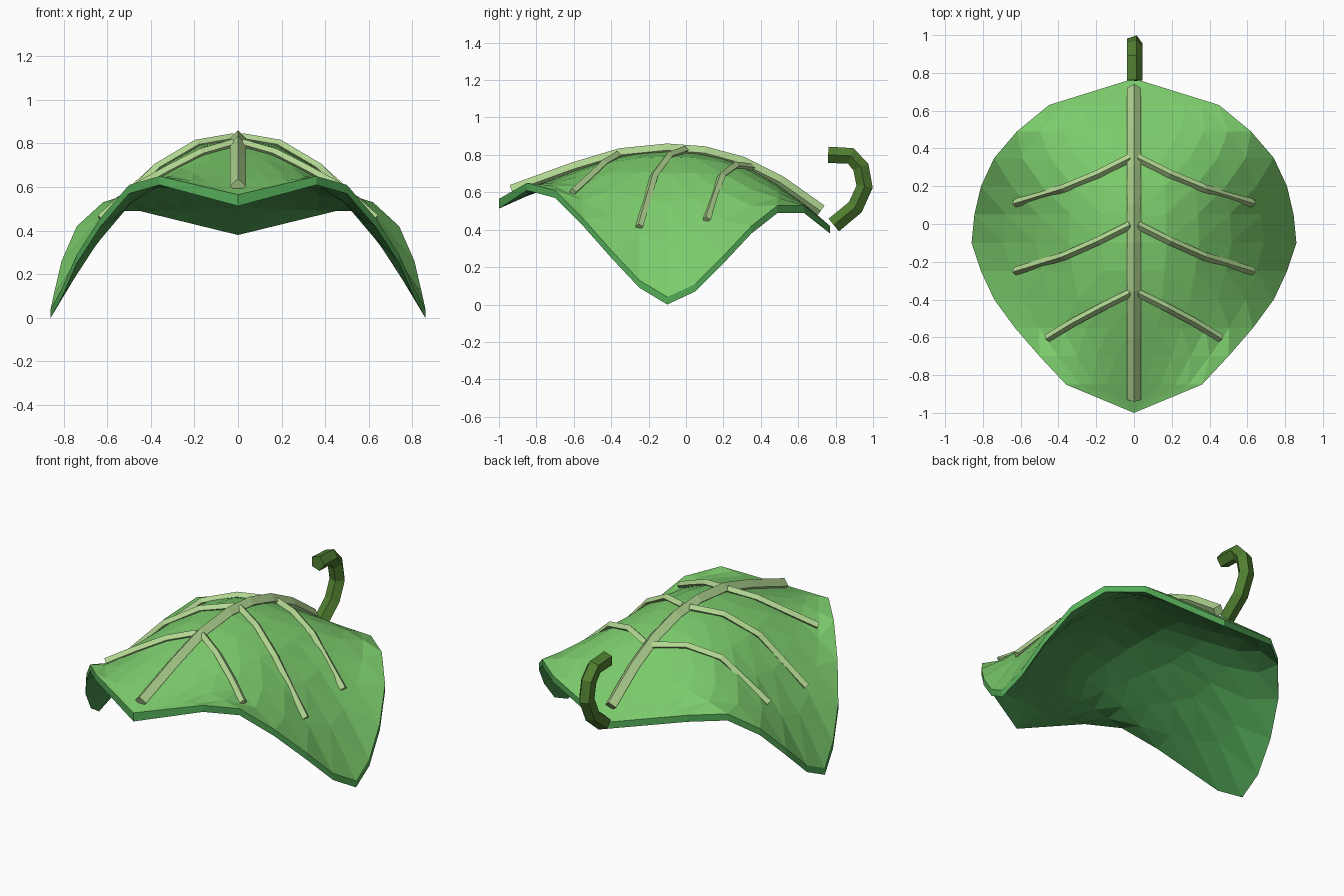
import bpy, bmesh, math
from mathutils import Vector

if "Cube" in bpy.data.objects:
    bpy.data.objects.remove(bpy.data.objects["Cube"])


def material(name, rgb):
    m = bpy.data.materials.new(name)
    m.diffuse_color = (*rgb, 1)
    m.use_nodes = True
    m.node_tree.nodes["Principled BSDF"].inputs["Base Color"].default_value = m.diffuse_color
    return m


TOP = material("leaf_top_green", (0.20, 0.60, 0.15))
UNDER = material("leaf_under_green", (0.07, 0.32, 0.08))
RIM = material("leaf_rim_green", (0.09, 0.42, 0.10))
VEIN = material("vein_pale_green", (0.45, 0.68, 0.29))
STEM = material("stem_green", (0.08, 0.21, 0.03))


def finish(bm, name, mats):
    bmesh.ops.recalc_face_normals(bm, faces=bm.faces)
    me = bpy.data.meshes.new(name)
    bm.to_mesh(me)
    bm.free()
    for m in mats:
        me.materials.append(m)
    ob = bpy.data.objects.new(name, me)
    bpy.context.collection.objects.link(ob)
    return ob


# Leaf rows: y, half width, height at the centre, height at the edge
ROWS = [
    (-1.00, 0.00, 0.565, 0.565), (-0.85, 0.36, 0.62, 0.65),
    (-0.70, 0.50, 0.675, 0.61), (-0.55, 0.63, 0.73, 0.46),
    (-0.40, 0.74, 0.78, 0.29), (-0.25, 0.81, 0.81, 0.13),
    (-0.10, 0.86, 0.82, 0.04), (0.05, 0.845, 0.81, 0.11),
    (0.20, 0.81, 0.78, 0.26), (0.35, 0.74, 0.72, 0.42),
    (0.49, 0.62, 0.64, 0.53), (0.63, 0.45, 0.54, 0.53),
    (0.77, 0.00, 0.42, 0.42),
]
COLS = 10
BEND = 2.05
THICK = 0.04


def height(x, y):
    for a, b in zip(ROWS, ROWS[1:]):
        if a[0] <= y <= b[0]:
            f = (y - a[0]) / (b[0] - a[0])
            w, zc, ze = (a[i] + f * (b[i] - a[i]) for i in (1, 2, 3))
            t = min(abs(x) / max(w, 1e-6), 1)
            return zc + (ze - zc) * t ** BEND
    return 0.5


def leaf():
    bm = bmesh.new()

    def sheet(drop, mat):
        grid = []
        for y, w, zc, ze in ROWS:
            d = drop * (1.3 if y < -0.9 else 1)   # slightly thicker front tip
            if w == 0:
                grid.append([bm.verts.new((0, y, zc - d))] * (COLS + 1))
                continue
            row = []
            for i in range(COLS + 1):
                t = 2 * i / COLS - 1
                z = zc + (ze - zc) * abs(t) ** BEND
                row.append(bm.verts.new((t * w, y, z - d)))
            grid.append(row)
        for r, s in zip(grid, grid[1:]):
            for i in range(COLS):
                a, b, c, d = r[i], r[i + 1], s[i + 1], s[i]
                # Diagonals follow the curl: they flip across the widest row
                flip = (i >= COLS / 2) == (r[0].co.y < -0.15)
                tris = [(a, b, d), (b, c, d)] if flip else [(a, b, c), (a, c, d)]
                for tri in tris:
                    if len(set(tri)) == 3:
                        bm.faces.new(tri).material_index = mat
        return [r[0] for r in grid] + [r[-1] for r in reversed(grid[1:-1])]

    upper, lower = sheet(0, 0), sheet(THICK, 1)
    n = len(upper)
    # Rim joining the two sheets
    for i in range(n):
        j = (i + 1) % n
        bm.faces.new((upper[i], upper[j], lower[j], lower[i])).material_index = 2
    return finish(bm, "leaf_blade", [TOP, UNDER, RIM])


def tube(name, path, radius, sides, mat, side_axis=None):
    bm = bmesh.new()
    pts = [Vector(p) for p in path]
    rings = []
    for k, p in enumerate(pts):
        t = (pts[min(k + 1, len(pts) - 1)] - pts[max(k - 1, 0)]).normalized()
        side = Vector(side_axis) if side_axis else t.cross(Vector((0, 0, 1))).normalized()
        up = side.cross(t).normalized()
        rings.append([bm.verts.new(p + radius * (side * math.cos(a) + up * math.sin(a)))
                      for a in (2 * math.pi * i / sides for i in range(sides))])
    for r, s in zip(rings, rings[1:]):
        for i in range(sides):
            j = (i + 1) % sides
            bm.faces.new((r[i], r[j], s[j], s[i]))
    bm.faces.new(rings[0])
    bm.faces.new(rings[-1])
    return finish(bm, name, [mat])


leaf()

# Central rib along the ridge
RIB = [(-0.93, 0.605), (-0.6, 0.725), (-0.35, 0.80), (-0.1, 0.825),
       (0.1, 0.81), (0.3, 0.755), (0.5, 0.655), (0.72, 0.50)]
tube("central_rib", [(0, y, z) for y, z in RIB], 0.036, 4, VEIN)

# Three pairs of side veins following the blade
VEINS = [[(0.02, 0.35), (0.19, 0.265), (0.37, 0.19), (0.63, 0.11)],
         [(0.02, -0.005), (0.19, -0.09), (0.37, -0.17), (0.63, -0.25)],
         [(0.02, -0.365), (0.17, -0.44), (0.32, -0.52), (0.46, -0.605)]]
for n, pts in enumerate(VEINS, 1):
    for label, s in (("right", 1), ("left", -1)):
        path = [(s * x, y, height(x, y) + 0.012) for x, y in pts]
        tube(f"side_vein_{label}_{n}", path, 0.022, 4, VEIN)

# Hooked five-sided stem at the back
HOOK = [(0.79, 0.425), (0.905, 0.52), (0.955, 0.63), (0.935, 0.735),
        (0.88, 0.795), (0.76, 0.80)]
tube("stem", [(0, y, z) for y, z in HOOK], 0.046, 5, STEM, (1, 0, 0))
